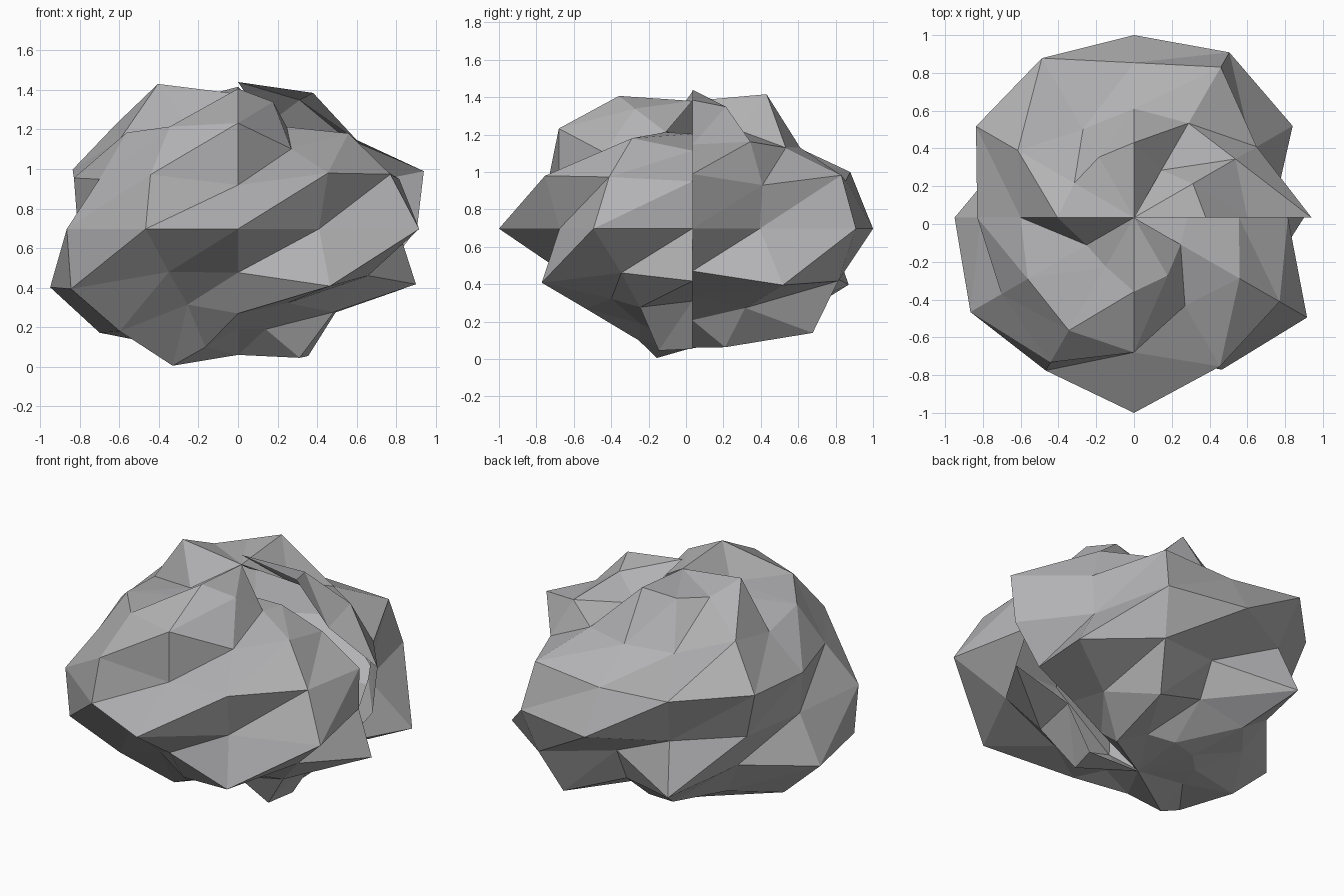
import bpy, bmesh, math

if "Cube" in bpy.data.objects:
    bpy.data.objects.remove(bpy.data.objects["Cube"])

# Overall placement and proportions of the boulder
CY, CZ, FLAT = 0.034, 0.697, 0.75

# Horizontal radius of each ring, top to bottom, stepping clockwise from +x
# (13 columns: the first and last share a direction and leave an open seam)
RINGS = [
    (67.5, [.28, .285, .355, .392, .30, .29, .405, .365, .37, .397, .29, .36, .38]),
    (45.0, [.556, .645, .54, .714, .69, .65, .60, .71, .54, .577, .577, .62, .60]),
    (22.5, [.815, .89, .91, .714, .885, .81, .83, .966, .975, .82, .92, .75, .94]),
    (0.0, [.81, 1.058, .82, 1.034, .935, 1.0, .81, .86, .845, .966, 1.01, .72, .905]),
    (-22.5, [.90, .76, .93, .71, .70, .975, .95, .74, .965, .65, .90, .97, .73]),
    (-45.0, [.516, .56, .50, .57, .51, .69, .70, .60, .635, .55, .743, .565, .48]),
    (-67.5, [.355, .36, .28, .28, .33, .382, .33, .33, .33, .33, .32, .35, .27]),
]
# Heights of the crown tips, one per wedge, and of the underside tip
CROWN = [1.20] + [1.38] * 9 + [1.44, 1.44]
UNDER = 0.06

bm = bmesh.new()

# Ring vertices
grid = []
for elev, radii in RINGS:
    slope = math.tan(math.radians(elev)) * FLAT
    row = []
    for i, r in enumerate(radii):
        a = math.radians(-30 * i)
        row.append(bm.verts.new((r * math.cos(a), CY + r * math.sin(a), CZ + r * slope)))
    grid.append(row)

# Side facets, each quad split along the same diagonal
for up, low in zip(grid, grid[1:]):
    for i in range(12):
        bm.faces.new((up[i], up[i + 1], low[i + 1]))
        bm.faces.new((up[i], low[i + 1], low[i]))

# Crown and underside wedges
bot = bm.verts.new((0, CY, UNDER))
tips = {z: bm.verts.new((0, CY, z)) for z in sorted(set(CROWN))}
for i in range(12):
    bm.faces.new((tips[CROWN[i]], grid[0][i + 1], grid[0][i]))
    bm.faces.new((bot, grid[-1][i], grid[-1][i + 1]))

mesh = bpy.data.meshes.new("boulder")
bm.to_mesh(mesh)
bm.free()

# Plain grey stone
stone = bpy.data.materials.new("grey stone")
stone.diffuse_color = (0.45, 0.45, 0.46, 1)
stone.use_nodes = True
stone.node_tree.nodes["Principled BSDF"].inputs["Base Color"].default_value = stone.diffuse_color
mesh.materials.append(stone)
boulder = bpy.data.objects.new("boulder", mesh)
bpy.context.collection.objects.link(boulder)
